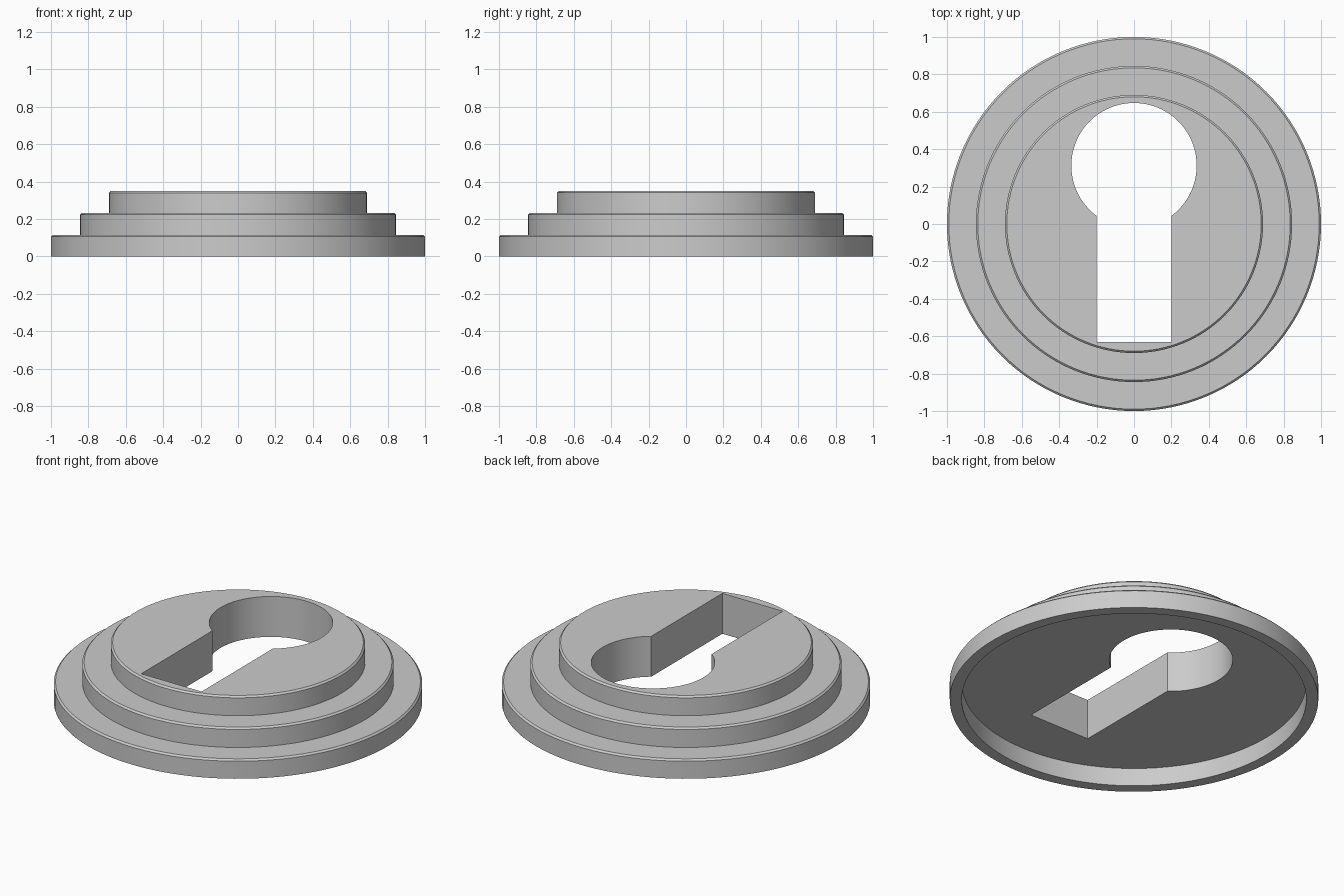
import bpy, bmesh, math

if "Cube" in bpy.data.objects:
    bpy.data.objects.remove(bpy.data.objects["Cube"])

SEGMENTS = 128
CHAMFER = 0.01
FLOOR = 0.108            # height of the hollow underside


def new_object(name, bm):
    bmesh.ops.recalc_face_normals(bm, faces=bm.faces)
    mesh = bpy.data.meshes.new(name)
    bm.to_mesh(mesh)
    bm.free()
    obj = bpy.data.objects.new(name, mesh)
    bpy.context.collection.objects.link(obj)
    return obj


def revolve(name, profile):
    """Turn an (r, z) profile around z and cap both open ends."""
    bm = bmesh.new()
    rings = []
    for r, z in profile:
        rings.append([bm.verts.new((r * math.cos(2 * math.pi * i / SEGMENTS),
                                    r * math.sin(2 * math.pi * i / SEGMENTS), z))
                      for i in range(SEGMENTS)])
    for a, b in zip(rings, rings[1:]):
        for i in range(SEGMENTS):
            j = (i + 1) % SEGMENTS
            bm.faces.new((a[i], a[j], b[j], b[i]))
    bm.faces.new(rings[0])
    bm.faces.new(rings[-1])
    return new_object(name, bm)


def extrude_outline(name, outline, z0, z1):
    bm = bmesh.new()
    face = bm.faces.new([bm.verts.new((x, y, z0)) for x, y in outline])
    result = bmesh.ops.extrude_face_region(bm, geom=[face])
    verts = [v for v in result["geom"] if isinstance(v, bmesh.types.BMVert)]
    bmesh.ops.translate(bm, vec=(0, 0, z1 - z0), verts=verts)
    return new_object(name, bm)


# Stepped rose: hollow underside, then three chamfered tiers
profile = [(0.935, FLOOR), (0.935, 0.0)]
bottom = 0.0
for radius, top in ((1.0, 0.115), (0.845, 0.233), (0.69, 0.35)):
    profile += [(radius, bottom), (radius, top - CHAMFER), (radius - CHAMFER, top)]
    bottom = top
plate = revolve("escutcheon_plate", profile)

# Keyhole cutter: round head joined to a straight slot
head_y, head_r, half_w, slot_y = 0.312, 0.335, 0.2, -0.63
start = -math.acos(half_w / head_r)
sweep = math.pi - 2 * start
outline = [(-half_w, slot_y), (half_w, slot_y)]
for i in range(81):
    a = start + sweep * i / 80
    outline.append((head_r * math.cos(a), head_y + head_r * math.sin(a)))
cutter = extrude_outline("keyhole_cutter", outline, -0.2, 0.6)
cutter.hide_render = True

# Cut the keyhole through the plate
bpy.context.view_layer.objects.active = plate
cut = plate.modifiers.new("keyhole", 'BOOLEAN')
cut.operation = 'DIFFERENCE'
cut.solver = 'EXACT'
cut.object = cutter
bpy.ops.object.modifier_apply(modifier=cut.name)
bpy.data.objects.remove(cutter, do_unlink=True)

# Smooth round walls, crisp edges
bpy.ops.object.select_all(action='DESELECT')
plate.select_set(True)
bpy.ops.object.shade_smooth_by_angle(angle=math.radians(30))
